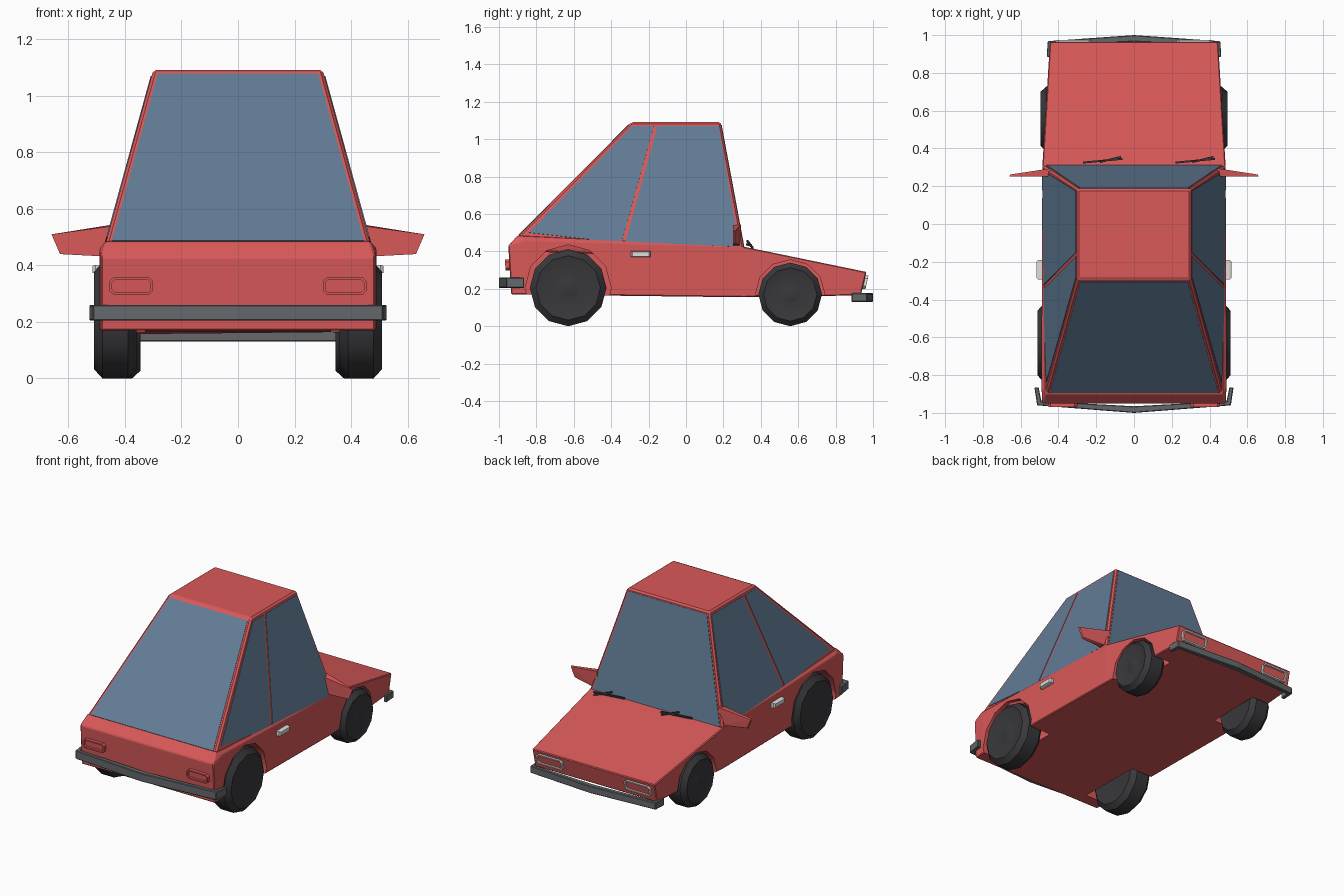
import bpy, bmesh, math
from mathutils import Vector

if "Cube" in bpy.data.objects:
    bpy.data.objects.remove(bpy.data.objects["Cube"])


def mat(name, r, g, b):
    m = bpy.data.materials.new(name)
    m.diffuse_color = (r, g, b, 1)
    m.use_nodes = True
    m.node_tree.nodes["Principled BSDF"].inputs["Base Color"].default_value = m.diffuse_color
    return m


RED = mat("red_paint", 0.70, 0.10, 0.10)
GLASS = mat("glass", 0.12, 0.20, 0.30)
RUBBER = mat("rubber", 0.04, 0.04, 0.045)
STEEL = mat("dark_steel", 0.13, 0.14, 0.15)
WHITE = mat("pale_trim", 0.75, 0.74, 0.70)


def finish(bm, name, *mats, smooth=False):
    bmesh.ops.recalc_face_normals(bm, faces=bm.faces)
    me = bpy.data.meshes.new(name)
    bm.to_mesh(me)
    bm.free()
    ob = bpy.data.objects.new(name, me)
    bpy.context.collection.objects.link(ob)
    for m in mats:
        me.materials.append(m)
    if smooth:
        for o in bpy.context.selected_objects:
            o.select_set(False)
        ob.select_set(True)
        bpy.context.view_layer.objects.active = ob
        bpy.ops.object.shade_smooth_by_angle(angle=math.radians(40))
    return ob


def hull(name, pts, m, mirror=True):
    bm = bmesh.new()
    for x, y, z in pts:
        bm.verts.new((x, y, z))
        if mirror:
            bm.verts.new((-x, y, z))
    res = bmesh.ops.convex_hull(bm, input=bm.verts)
    junk = [v for v in res["geom_interior"] + res["geom_unused"]
            if isinstance(v, bmesh.types.BMVert) and v.is_valid and not v.link_faces]
    bmesh.ops.delete(bm, geom=list(set(junk)), context='VERTS')
    bmesh.ops.dissolve_limit(bm, angle_limit=0.03, verts=bm.verts, edges=bm.edges)
    return finish(bm, name, m)


def bevel(ob, width):
    b = ob.modifiers.new("bevel", 'BEVEL')
    b.width, b.segments, b.angle_limit = width, 1, math.radians(25)


def lathe(name, profile, y, z, side, m, steps=12):
    """Spin (radius, x) points about a sideways axle."""
    bm = bmesh.new()
    vs = [bm.verts.new((side * x, y, z - r)) for r, x in profile]
    es = [bm.edges.new(p) for p in zip(vs, vs[1:])]
    bmesh.ops.spin(bm, geom=vs + es, cent=(0, y, z), axis=(1, 0, 0),
                   angle=math.tau, steps=steps)
    bmesh.ops.remove_doubles(bm, verts=bm.verts, dist=1e-4)
    return finish(bm, name, m, smooth=True)


# lower body: (half width, y, z)
body = hull("lower_body", [
    (0.485, -0.935, 0.17), (0.485, -0.95, 0.43), (0.468, -0.90, 0.485),
    (0.49, -0.86, 0.17), (0.49, -0.86, 0.46),
    (0.485, 0.31, 0.155), (0.485, 0.31, 0.425),
    (0.445, 0.965, 0.29), (0.445, 0.935, 0.165)], RED)
bevel(body, 0.012)

# cabin
RB, FB = Vector((0.468, -0.90, 0.48)), Vector((0.485, 0.31, 0.42))
RT, FT = Vector((0.30, -0.29, 1.092)), Vector((0.30, 0.185, 1.092))
cabin = hull("cabin", [RB, FB, RT, FT, (0.45, -0.86, 0.40), (0.46, 0.27, 0.36)], RED)
bevel(cabin, 0.01)


# windows, each laid on a cabin face
def pane(name, corners):
    a, b, c = corners[:3]
    n = (b - a).cross(c - a).normalized()
    if n.dot(a - Vector((0, -0.1, 0.6))) < 0:
        n = -n
    bm = bmesh.new()
    lo = [bm.verts.new(p - n * 0.004) for p in corners]
    hi = [bm.verts.new(p + n * 0.003) for p in corners]
    bm.faces.new(lo)
    bm.faces.new(hi)
    for i in range(4):
        j = (i + 1) % 4
        bm.faces.new((lo[i], lo[j], hi[j], hi[i]))
    finish(bm, name, GLASS)


def side_x(z):
    return 0.30 + (1.092 - z) * 0.2755


for s, tag in ((1, "right"), (-1, "left")):
    for part, yz in (("rear", [(-0.84, 0.50), (-0.345, 0.445), (-0.172, 1.07), (-0.285, 1.07)]),
                     ("front", [(-0.325, 0.444), (0.285, 0.425), (0.175, 1.07), (-0.152, 1.07)])):
        pane(f"{part}_side_window_{tag}", [Vector((s * side_x(z), y, z)) for y, z in yz])

for name, bot, top in (("rear_window", RB, RT), ("windscreen", FB, FT)):
    lo, hi = bot.lerp(top, 0.01), bot.lerp(top, 0.975)
    pts = []
    for p, s in ((lo, 1), (lo, -1), (hi, -1), (hi, 1)):
        pts.append(Vector((s * (p.x - 0.02), p.y, p.z)))
    pane(name, pts)

# wheels and the arches cut for them
for part, y, z, r, x, arch in (("rear", -0.63, 0.205, 0.205, 0.36, 0.23),
                               ("front", 0.557, 0.17, 0.17, 0.345, 0.185)):
    for s, tag in ((1, "right"), (-1, "left")):
        lathe(f"{part}_wheel_{tag}", [
            (0, x + 0.135), (0.22 * r, x + 0.135), (0.32 * r, x + 0.128), (0.84 * r, x + 0.15),
            (r, x + 0.12), (r, x + 0.03), (0.84 * r, x), (0, x + 0.01)], y, z, s, RUBBER)
        cut = lathe(f"{part}_arch_cutter_{tag}",
                    [(0, 0.33), (arch, 0.33), (arch, 0.6), (0, 0.6)], y, z, s, RED)
        cut.hide_render = True
        cut.display_type = 'WIRE'
        cut.hide_set(True)
        mod = body.modifiers.new("arch", 'BOOLEAN')
        mod.operation, mod.object, mod.solver = 'DIFFERENCE', cut, 'EXACT'


# bumpers: a bent strip, extruded upward
def bumper(name, outer, inner, z0, z1):
    half = lambda pts: [(-x, y) for x, y in pts if x] + pts[::-1]
    o, i = half(outer), half(inner)
    bm = bmesh.new()
    for k in range(len(o) - 1):
        bm.faces.new([bm.verts.new((*p, z0)) for p in (o[k], o[k + 1], i[k + 1], i[k])])
    bmesh.ops.remove_doubles(bm, verts=bm.verts, dist=1e-4)
    res = bmesh.ops.extrude_face_region(bm, geom=bm.faces[:], use_keep_orig=True)
    bmesh.ops.translate(bm, vec=(0, 0, z1 - z0),
                        verts=[v for v in res["geom"] if isinstance(v, bmesh.types.BMVert)])
    bevel(finish(bm, name, STEEL), 0.004)


bumper("rear_bumper", [(0.527, -0.865), (0.513, -0.96), (0, -1.0)],
       [(0.505, -0.865), (0.49, -0.938), (0, -0.965)], 0.205, 0.26)
bumper("front_bumper", [(0.462, 0.885), (0.457, 0.968), (0, 1.0)],
       [(0.44, 0.885), (0.435, 0.945), (0, 0.965)], 0.13, 0.177)


# lamps: chamfered frame with a sunken red centre
def lamp(name, x0, x1, z0, z1, y0, y1, lean, frame):
    c = 0.014
    loop = [(x0 + c, z0), (x1 - c, z0), (x1, z0 + c), (x1, z1 - c),
            (x1 - c, z1), (x0 + c, z1), (x0, z1 - c), (x0, z0 + c)]
    bm = bmesh.new()
    back, front = ([bm.verts.new((x, y + lean * (z - z0), z)) for x, z in loop] for y in (y0, y1))
    bm.faces.new(back)
    face = bm.faces.new(front)
    for i in range(8):
        j = (i + 1) % 8
        bm.faces.new((back[i], back[j], front[j], front[i]))
    bmesh.ops.recalc_face_normals(bm, faces=bm.faces)
    bmesh.ops.inset_region(bm, faces=[face], thickness=0.010)
    res = bmesh.ops.extrude_discrete_faces(bm, faces=[face])["faces"][0]
    res.material_index = 1
    bmesh.ops.translate(bm, verts=res.verts, vec=(0, (y0 - y1) * 0.6, 0))
    finish(bm, name, frame, RED)


def box_between(name, a, b, t, m):
    a, b = Vector(a), Vector(b)
    pts = [p + Vector((0, j * t, k * t)) for p in (a, b) for j in (-1, 1) for k in (-1, 1)]
    hull(name, pts, m, mirror=False)


for s, tag in ((1, "right"), (-1, "left")):
    tx, hx = sorted((s * 0.30, s * 0.455)), sorted((s * 0.225, s * 0.415))
    lamp(f"tail_lamp_{tag}", *tx, 0.297, 0.357, -0.938, -0.965, -0.05, RED)
    lamp(f"head_lamp_{tag}", *hx, 0.20, 0.27, 0.938, 0.96, 0.22, WHITE)
    # door handle
    hull(f"door_handle_{tag}", [(s * x, y, z) for x, e in ((0.48, 0), (0.505, 0), (0.515, 0.008))
                                for y in (-0.295 + e, -0.19 - e)
                                for z in (0.37 + e / 2, 0.402 - e / 2)], WHITE, mirror=False)
    # wing mirror
    hull(f"wing_mirror_{tag}", [(s * x, y, z) for x, y, z in (
        (0.44, 0.25, 0.54), (0.44, 0.25, 0.43), (0.66, 0.252, 0.51), (0.63, 0.252, 0.44),
        (0.655, 0.262, 0.507), (0.628, 0.262, 0.445),
        (0.44, 0.295, 0.545), (0.44, 0.295, 0.43))], RED, mirror=False)

# wipers
for x, tag in ((0.22, "right"), (-0.27, "left")):
    box_between(f"wiper_blade_{tag}", (x, 0.325, 0.438), (x + 0.21, 0.345, 0.432), 0.005, RUBBER)
    box_between(f"wiper_arm_{tag}", (x + 0.09, 0.328, 0.455), (x + 0.20, 0.355, 0.42), 0.005, RUBBER)
